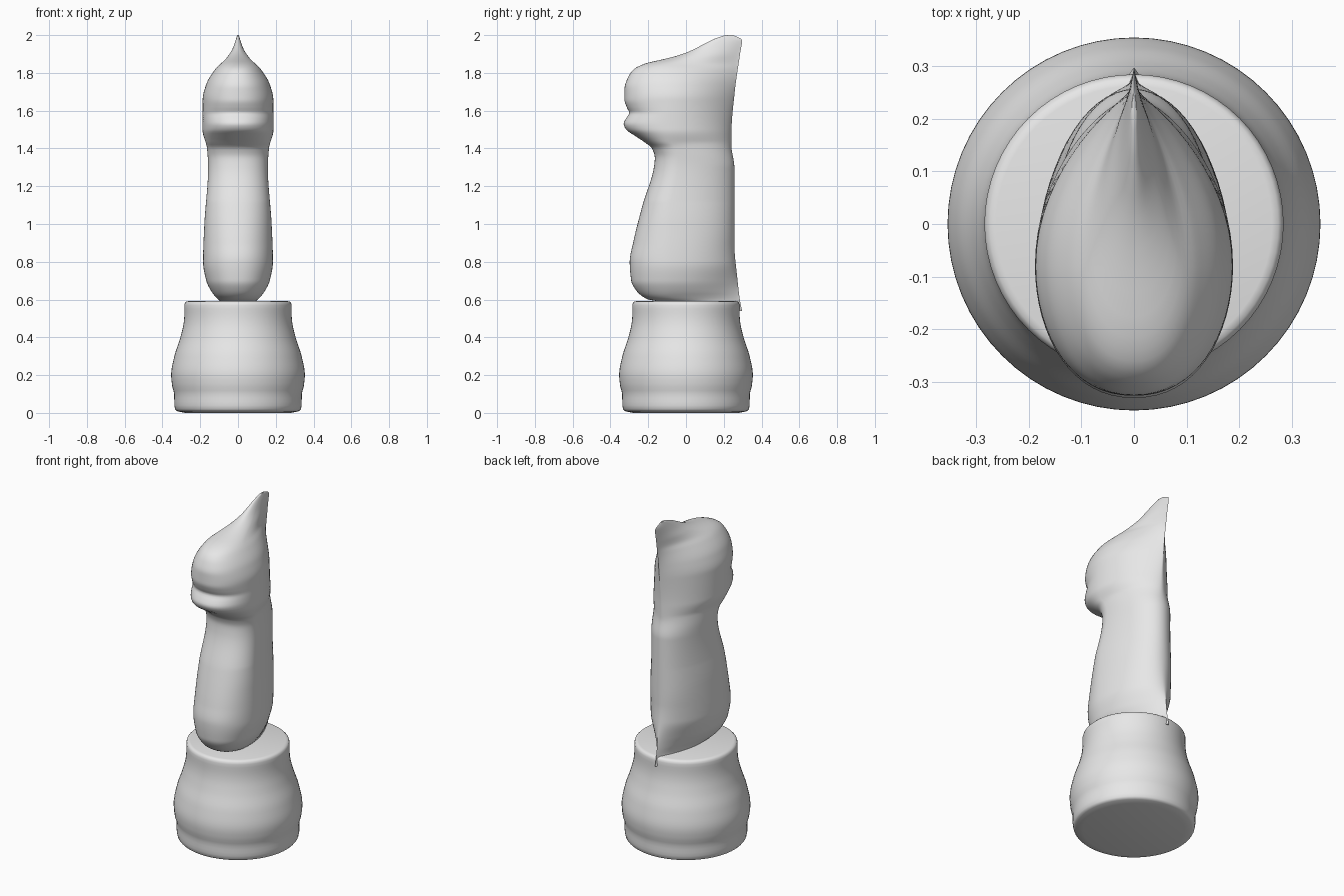
import bpy
import bmesh
from math import sin, cos, pi

cube = bpy.data.objects.get("Cube")
if cube:
    bpy.data.objects.remove(cube, do_unlink=True)

grey = bpy.data.materials.new("plain_grey")
grey.use_nodes = True
grey.diffuse_color = (0.8, 0.8, 0.8, 1)
grey.node_tree.nodes["Principled BSDF"].inputs["Base Color"].default_value = (0.8, 0.8, 0.8, 1)


def curve_at(points, z):
    """Smooth value at height z along a list of (height, value) points, without overshoot."""
    if z <= points[0][0]:
        return points[0][1]
    if z >= points[-1][0]:
        return points[-1][1]
    slopes = [(b[1] - a[1]) / (b[0] - a[0]) for a, b in zip(points, points[1:])]

    def tangent(i):
        if i == 0:
            return slopes[0]
        if i == len(slopes):
            return slopes[-1]
        before, after = slopes[i - 1], slopes[i]
        if before * after <= 0:
            return 0
        return 2 * before * after / (before + after)

    i = max(k for k in range(len(slopes)) if points[k][0] <= z)
    (z0, v0), (z1, v1) = points[i], points[i + 1]
    h = z1 - z0
    t = (z - z0) / h
    blend = t * t * (3 - 2 * t)
    return (v0 + (v1 - v0) * blend
            + h * tangent(i) * t * (1 - t) ** 2
            - h * tangent(i + 1) * t * t * (1 - t))


def loft(name, rings, angle):
    """Skin a stack of equal-sized rings, cap both ends and smooth the result."""
    bm = bmesh.new()
    loops = [[bm.verts.new(co) for co in ring] for ring in rings]
    count = len(loops[0])
    for low, high in zip(loops, loops[1:]):
        for i in range(count):
            j = (i + 1) % count
            bm.faces.new((low[i], low[j], high[j], high[i]))
    bm.faces.new(loops[0][::-1])
    bm.faces.new(loops[-1])
    bmesh.ops.recalc_face_normals(bm, faces=bm.faces)
    mesh = bpy.data.meshes.new(name)
    bm.to_mesh(mesh)
    bm.free()
    mesh.materials.append(grey)
    obj = bpy.data.objects.new(name, mesh)
    bpy.context.collection.objects.link(obj)
    bpy.ops.object.select_all(action='DESELECT')
    obj.select_set(True)
    bpy.context.view_layer.objects.active = obj
    bpy.ops.object.shade_smooth_by_angle(angle=angle)
    return obj


SIDES = 64
ANGLES = [2 * pi * i / SIDES for i in range(SIDES)]

# Round pedestal: turned profile of (height, radius), with small rounded rims
pedestal = [(0.02, 0.333), (0.04, 0.337), (0.1, 0.338), (0.14, 0.348), (0.2, 0.354),
            (0.3, 0.337), (0.4, 0.305), (0.48, 0.287), (0.52, 0.284), (0.57, 0.284)]
profile = [(0, 0.28), (0.008, 0.318), (0.012, 0.327)]
steps = 28
for k in range(steps + 1):
    z = 0.02 + 0.55 * k / steps
    profile.append((z, curve_at(pedestal, z)))
profile += [(0.582, 0.281), (0.589, 0.274), (0.592, 0.262)]
loft("pedestal", [[(r * cos(a), r * sin(a), z) for a in ANGLES] for z, r in profile], 0.9)

# Figure: outlines by height for the front, the back ridge, the half width
# and how pointed the back of each cross-section is
front = [(0.54, 0.27), (0.57, 0.05), (0.6, -0.2), (0.65, -0.265), (0.7, -0.29), (0.8, -0.298),
         (0.9, -0.28), (1.1, -0.23), (1.3, -0.17), (1.35, -0.165), (1.4, -0.18),
         (1.43, -0.215), (1.47, -0.275), (1.5, -0.317), (1.53, -0.33), (1.56, -0.317),
         (1.59, -0.3), (1.61, -0.31), (1.66, -0.326), (1.72, -0.325), (1.78, -0.305),
         (1.82, -0.275), (1.85, -0.215), (1.87, -0.13), (1.89, -0.05), (1.915, 0.02),
         (1.95, 0.09), (1.98, 0.15), (2, 0.21)]
back = [(0.54, 0.297), (0.6, 0.285), (0.7, 0.273), (0.9, 0.256), (1.3, 0.256), (1.42, 0.24),
        (1.5, 0.241), (1.7, 0.258), (1.9, 0.286), (1.975, 0.297), (2, 0.25)]
width = [(0.54, 0.01), (0.57, 0.06), (0.6, 0.105), (0.65, 0.145), (0.7, 0.168), (0.8, 0.185),
         (1, 0.178), (1.3, 0.158), (1.4, 0.164), (1.5, 0.188), (1.66, 0.187),
         (1.74, 0.168), (1.82, 0.12), (1.88, 0.06), (1.93, 0.028), (2, 0.004)]
point = [(0.54, 1.2), (0.65, 1), (0.8, 0.6), (1, 0.5), (1.3, 0.5), (1.5, 0.7),
         (1.7, 0.95), (1.88, 1.3), (2, 1)]


def section(z):
    """Teardrop outline: rounded at the front, narrowing to the back ridge."""
    y_front, y_back = curve_at(front, z), curve_at(back, z)
    half, sharp = curve_at(width, z), curve_at(point, z)
    y_wide = max(-0.08, y_front + 0.3 * (y_back - y_front))
    ring = []
    for a in ANGLES:
        side, along = cos(a), sin(a)
        reach = (y_back if along > 0 else y_front) - y_wide
        power = 2 * sharp if along > 0 else 0.9
        x = half * abs(side) ** power * (1 if side > 0 else -1)
        ring.append((x, y_wide + abs(along) * reach, z))
    return ring


levels = 146
loft("figure", [section(0.54 + 1.46 * k / levels) for k in range(levels + 1)], 1.2)
